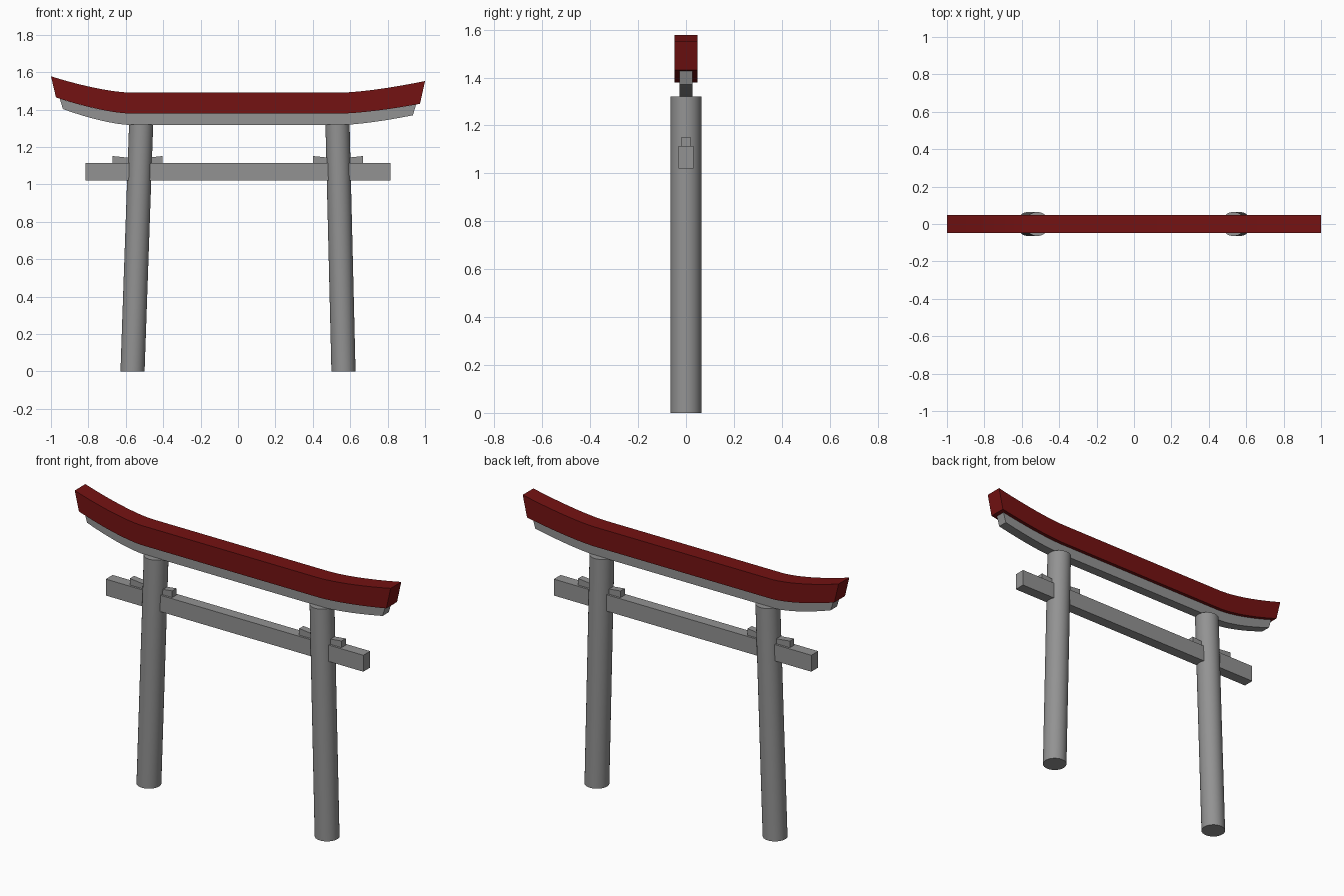
import bpy, bmesh

if "Cube" in bpy.data.objects:
    bpy.data.objects.remove(bpy.data.objects["Cube"])


def finish(bm, name, mat):
    bmesh.ops.recalc_face_normals(bm, faces=bm.faces)
    me = bpy.data.meshes.new(name)
    bm.to_mesh(me)
    bm.free()
    me.materials.append(mat)
    ob = bpy.data.objects.new(name, me)
    bpy.context.collection.objects.link(ob)
    bpy.ops.object.select_all(action='DESELECT')
    ob.select_set(True)
    bpy.context.view_layer.objects.active = ob
    bpy.ops.object.shade_smooth_by_angle(angle=0.6)
    return ob


def strip_solid(name, bottom, top, half, mat):
    """Solid between two matching (x, z) lines, extruded to y = +-half."""
    bm = bmesh.new()
    rings = []
    for (xb, zb), (xt, zt) in zip(bottom, top):
        rings.append([bm.verts.new(p) for p in
                      ((xb, -half, zb), (xb, half, zb), (xt, half, zt), (xt, -half, zt))])
    for a, b in zip(rings, rings[1:]):
        for i in range(4):
            j = (i + 1) % 4
            bm.faces.new((a[i], a[j], b[j], b[i]))
    bm.faces.new(rings[0])
    bm.faces.new(rings[-1])
    return finish(bm, name, mat)


def swept_line(left, right, z, n=10):
    """Level line at z whose ends curve up to the left and right (x, z) tips."""
    xl, xr = -0.58, 0.55
    pts = []
    for i in range(n, -1, -1):
        t = i / n
        pts.append((xl + (left[0] - xl) * t, z + (left[1] - z) * t ** 1.5))
    for i in range(n + 1):
        t = i / n
        pts.append((xr + (right[0] - xr) * t, z + (right[1] - z) * t ** 1.5))
    return pts


def paint(name, r, g, b):
    mat = bpy.data.materials.new(name)
    mat.diffuse_color = (r, g, b, 1)
    mat.use_nodes = True
    mat.node_tree.nodes["Principled BSDF"].inputs["Base Color"].default_value = mat.diffuse_color
    return mat


red = paint("red_paint", 0.175, 0.006, 0.006)
grey = paint("grey_stone", 0.29, 0.29, 0.29)

# Curved top lintel and the grey lintel under it
strip_solid("top_lintel",
            swept_line((-0.973, 1.465), (0.973, 1.431), 1.379),
            swept_line((-1.0, 1.578), (1.0, 1.553), 1.491), 0.048, red)
strip_solid("lower_lintel",
            swept_line((-0.936, 1.403), (0.935, 1.37), 1.318),
            swept_line((-0.953, 1.458), (0.952, 1.427), 1.379), 0.028, grey)

# Straight tie beam
strip_solid("tie_beam", [(-0.815, 1.02), (0.815, 1.02)],
            [(-0.815, 1.114), (0.815, 1.114)], 0.031, grey)

# Leaning posts with level ends, and the wedges on either side of them
for side, foot, head in (("left", -0.564, -0.518), ("right", 0.564, 0.532)):
    bm = bmesh.new()
    bmesh.ops.create_cone(bm, cap_ends=True, segments=32, radius1=0.0645,
                          radius2=0.0645, depth=1.32)
    for v in bm.verts:
        v.co.z += 0.66
        v.co.x += foot + (head - foot) * v.co.z / 1.32
    finish(bm, side + "_post", grey)

    c = -0.537 if side == "left" else 0.535
    xs = (c - 0.134, c - 0.06, c + 0.06, c + 0.134)
    strip_solid(side + "_wedge", [(x, 1.114) for x in xs],
                list(zip(xs, (1.152, 1.144, 1.144, 1.152))), 0.019, grey)
